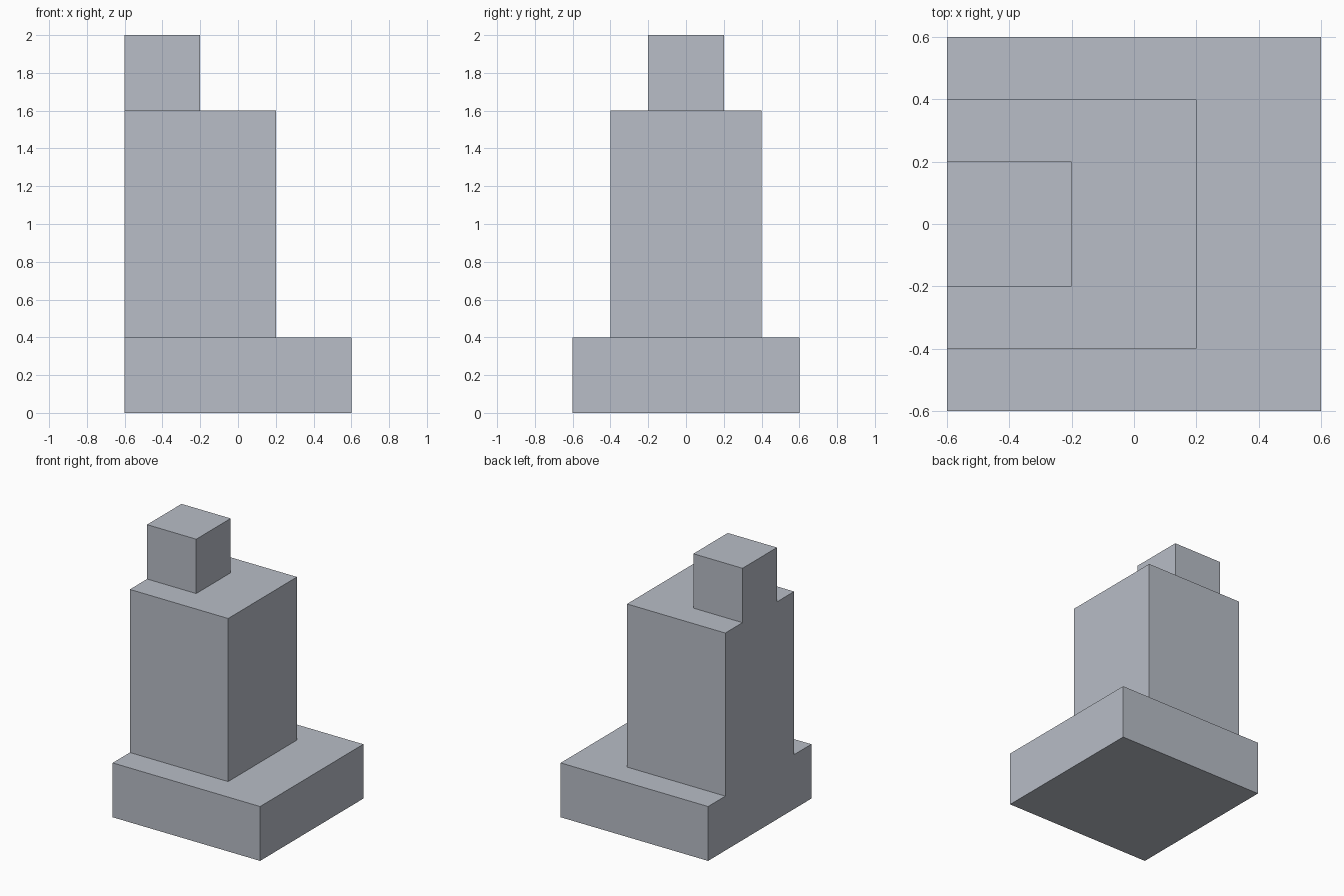
import bpy
import bmesh

if "Cube" in bpy.data.objects:
    bpy.data.objects.remove(bpy.data.objects["Cube"])

BACK = -0.6  # flush wall shared by all tiers
# (right edge x, half depth in y, bottom z, top z): plinth, shaft, cap
TIERS = [(0.6, 0.6, 0.0, 0.4), (0.2, 0.4, 0.4, 1.6), (-0.2, 0.2, 1.6, 2.0)]

grey = bpy.data.materials.new("cool grey")
grey.diffuse_color = (0.48, 0.51, 0.57, 1)
grey.use_nodes = True
grey.node_tree.nodes["Principled BSDF"].inputs["Base Color"].default_value = grey.diffuse_color

bm = bmesh.new()


def face(points):
    bm.faces.new([bm.verts.new(p) for p in points])


def outline(x, h, z):
    return [(BACK, -h, z), (x, -h, z), (x, h, z), (BACK, h, z)]


# Underside
face(outline(*TIERS[0][:3])[::-1])

for i, (x, h, z0, z1) in enumerate(TIERS):
    low, high = outline(x, h, z0), outline(x, h, z1)
    # Front, right and rear walls of the tier
    for a in range(3):
        face([low[a], low[a + 1], high[a + 1], high[a]])
    # Ledge around the next tier, or the closed top
    inner = []
    if i + 1 < len(TIERS):
        nx, nh = TIERS[i + 1][:2]
        inner = outline(nx, nh, z1)[::-1]
    face(high + inner)

# Flush stepped wall on the left
right = [(BACK, -h, z) for _, h, z0, z1 in TIERS for z in (z0, z1)]
left = [(BACK, h, z) for _, h, z0, z1 in reversed(TIERS) for z in (z1, z0)]
face(right + left)

bmesh.ops.remove_doubles(bm, verts=bm.verts[:], dist=1e-4)
bmesh.ops.recalc_face_normals(bm, faces=bm.faces[:])

mesh = bpy.data.meshes.new("stepped_tower")
bm.to_mesh(mesh)
bm.free()
mesh.materials.append(grey)
tower = bpy.data.objects.new("stepped_tower", mesh)
bpy.context.collection.objects.link(tower)
